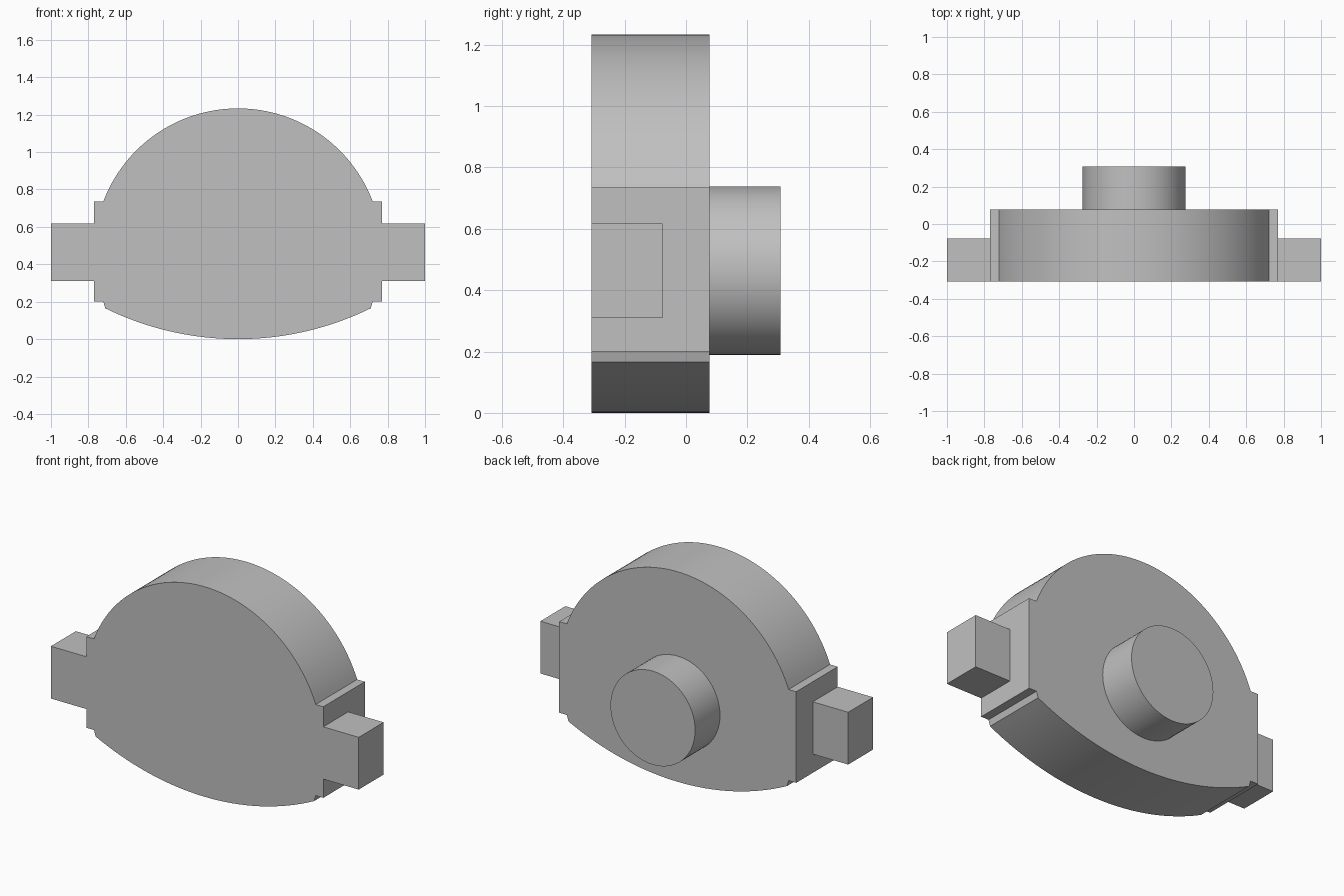
import bpy
import bmesh
import math

if "Cube" in bpy.data.objects:
    bpy.data.objects.remove(bpy.data.objects["Cube"], do_unlink=True)

grey = bpy.data.materials.new("plain grey")
grey.use_nodes = True
colour = (0.53, 0.53, 0.53, 1)
grey.diffuse_color = colour
grey.node_tree.nodes["Principled BSDF"].inputs["Base Color"].default_value = colour

FRONT, BODY_BACK, ARM_BACK, BOSS_BACK = -0.308, 0.077, -0.077, 0.308
CENTRE_Z, RADIUS = 0.4635, 0.77


def extrude_profile(name, points, y0, y1):
    """Solid from an x-z outline, extruded along y."""
    bm = bmesh.new()
    face = bm.faces.new([bm.verts.new((x, y0, z)) for x, z in points])
    moved = bmesh.ops.extrude_face_region(bm, geom=[face])["geom"]
    verts = [v for v in moved if isinstance(v, bmesh.types.BMVert)]
    bmesh.ops.translate(bm, verts=verts, vec=(0, y1 - y0, 0))
    bmesh.ops.recalc_face_normals(bm, faces=bm.faces[:])
    mesh = bpy.data.meshes.new(name)
    bm.to_mesh(mesh)
    bm.free()
    obj = bpy.data.objects.new(name, mesh)
    bpy.context.collection.objects.link(obj)
    mesh.materials.append(grey)
    bpy.ops.object.select_all(action="DESELECT")
    obj.select_set(True)
    bpy.context.view_layer.objects.active = obj
    bpy.ops.object.shade_smooth_by_angle(angle=math.radians(15))
    return obj


def arc(cz, r, start, end, steps):
    """Points on a circle centred on x = 0, angles in radians from +x."""
    angles = [start + (end - start) * i / steps for i in range(steps + 1)]
    return [(r * math.cos(a), cz + r * math.sin(a)) for a in angles]


# Body: domed top, square side shoulders, shallow curved bottom
top_angle = math.asin((0.735 - CENTRE_Z) / RADIUS)
top = arc(CENTRE_Z, RADIUS, top_angle, math.pi - top_angle, 64)
sag_r, half = 1.61, 0.71
sag_angle = math.asin(half / sag_r)
down = -math.pi / 2
bottom = arc(sag_r, sag_r, down - sag_angle, down + sag_angle, 32)
left_side = [(0.72, 0.2), (RADIUS, 0.2), (RADIUS, 0.735)]
right_side = [(-x, z) for x, z in reversed(left_side)]
extrude_profile("body", top + right_side + bottom + left_side, FRONT, BODY_BACK)

# Side arms, flush with the front
for name, s in (("left_arm", 1), ("right_arm", -1)):
    outline = [(s * x, z) for x, z in
               ((RADIUS, 0.31), (1, 0.31), (1, 0.617), (RADIUS, 0.617))]
    extrude_profile(name, outline, FRONT, ARM_BACK)

# Round boss on the back
extrude_profile("rear_boss", arc(CENTRE_Z, 0.275, 0, 2 * math.pi, 64)[:-1],
                BODY_BACK, BOSS_BACK)
